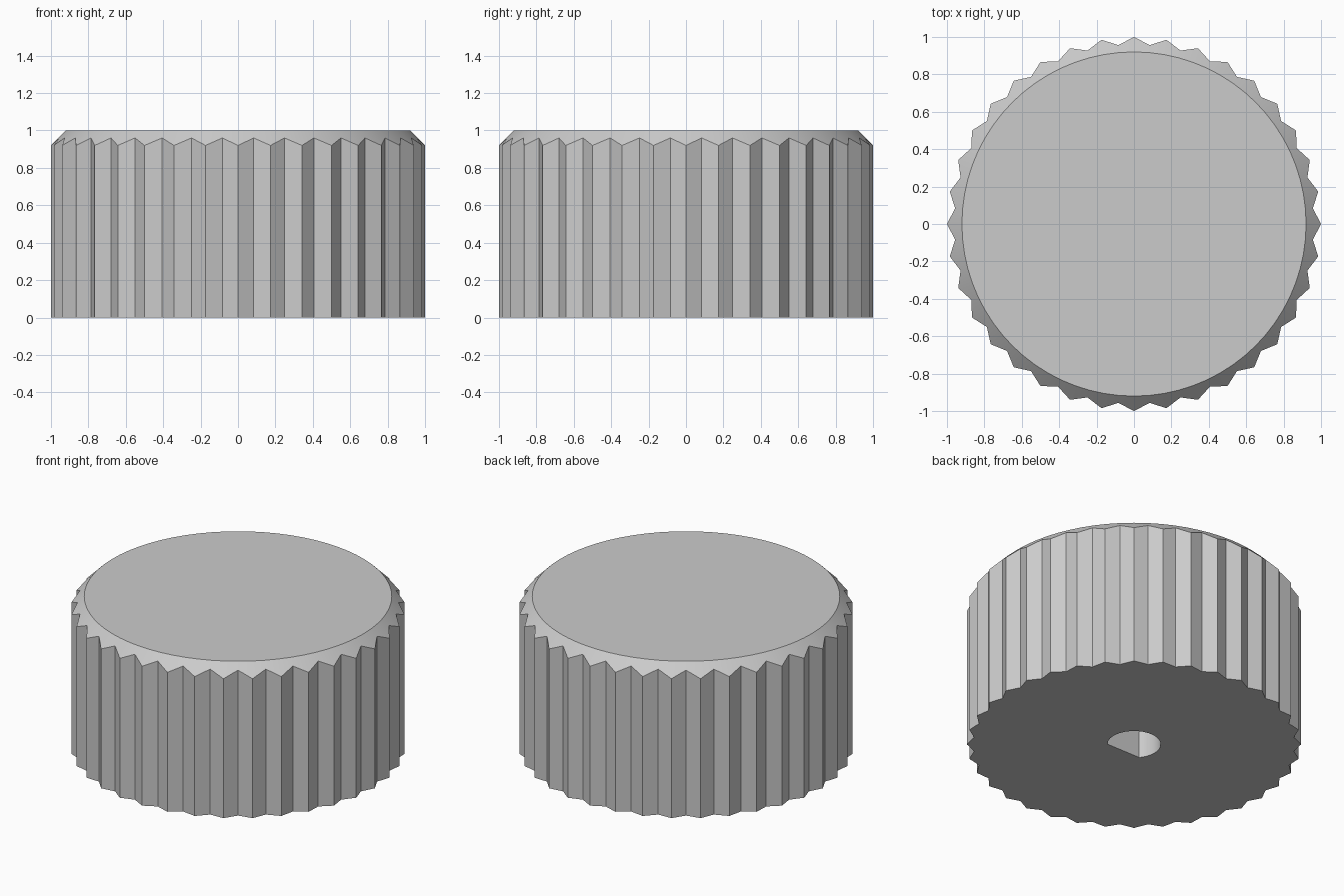
import bpy, bmesh
from math import cos, sin, pi, asin

if "Cube" in bpy.data.objects:
    bpy.data.objects.remove(bpy.data.objects["Cube"])

TEETH = 36
R_TIP, R_ROOT, R_TOP, HEIGHT = 1.0, 0.96, 0.92, 1.0
R_BORE, FLAT, DEPTH = 0.16, 0.10, 0.7


def loft(name, rings):
    """Closed solid through equally sized rings of points, bottom to top."""
    bm = bmesh.new()
    loops = [[bm.verts.new(p) for p in ring] for ring in rings]
    n = len(loops[0])
    for low, high in zip(loops, loops[1:]):
        for i in range(n):
            j = (i + 1) % n
            bm.faces.new((low[i], low[j], high[j], high[i]))
    bm.faces.new(loops[0][::-1])
    bm.faces.new(loops[-1])
    mesh = bpy.data.meshes.new(name)
    bm.to_mesh(mesh)
    bm.free()
    obj = bpy.data.objects.new(name, mesh)
    bpy.context.collection.objects.link(obj)
    return obj


# Knob body: toothed wall cut by a 45 degree conical chamfer, round flat top
bottom, shoulder, top = [], [], []
for i in range(2 * TEETH):
    a = i * pi / TEETH
    c, s = cos(a), sin(a)
    r = R_ROOT if i % 2 else R_TIP
    bottom.append((r * c, r * s, 0))
    shoulder.append((r * c, r * s, HEIGHT - (r - R_TOP)))
    top.append((R_TOP * c, R_TOP * s, HEIGHT))
knob = loft("knob_body", [bottom, shoulder, top])

# D-shaped shaft hole, flat on the front side
start = -asin(FLAT / R_BORE)
sweep = pi - 2 * start
arc = [start + sweep * i / 48 for i in range(49)]
cutter = loft("shaft_hole_cutter",
              [[(R_BORE * cos(a), R_BORE * sin(a), z) for a in arc]
               for z in (-0.1, DEPTH)])
cutter.hide_render = True

cut = knob.modifiers.new("shaft_hole", 'BOOLEAN')
cut.operation = 'DIFFERENCE'
cut.solver = 'EXACT'
cut.object = cutter
bpy.context.view_layer.objects.active = knob
knob.select_set(True)
bpy.ops.object.modifier_apply(modifier=cut.name)
bpy.data.objects.remove(cutter)

# Smooth the chamfer and bore, keep the teeth crisp
bpy.ops.object.shade_smooth_by_angle(angle=pi / 12)
